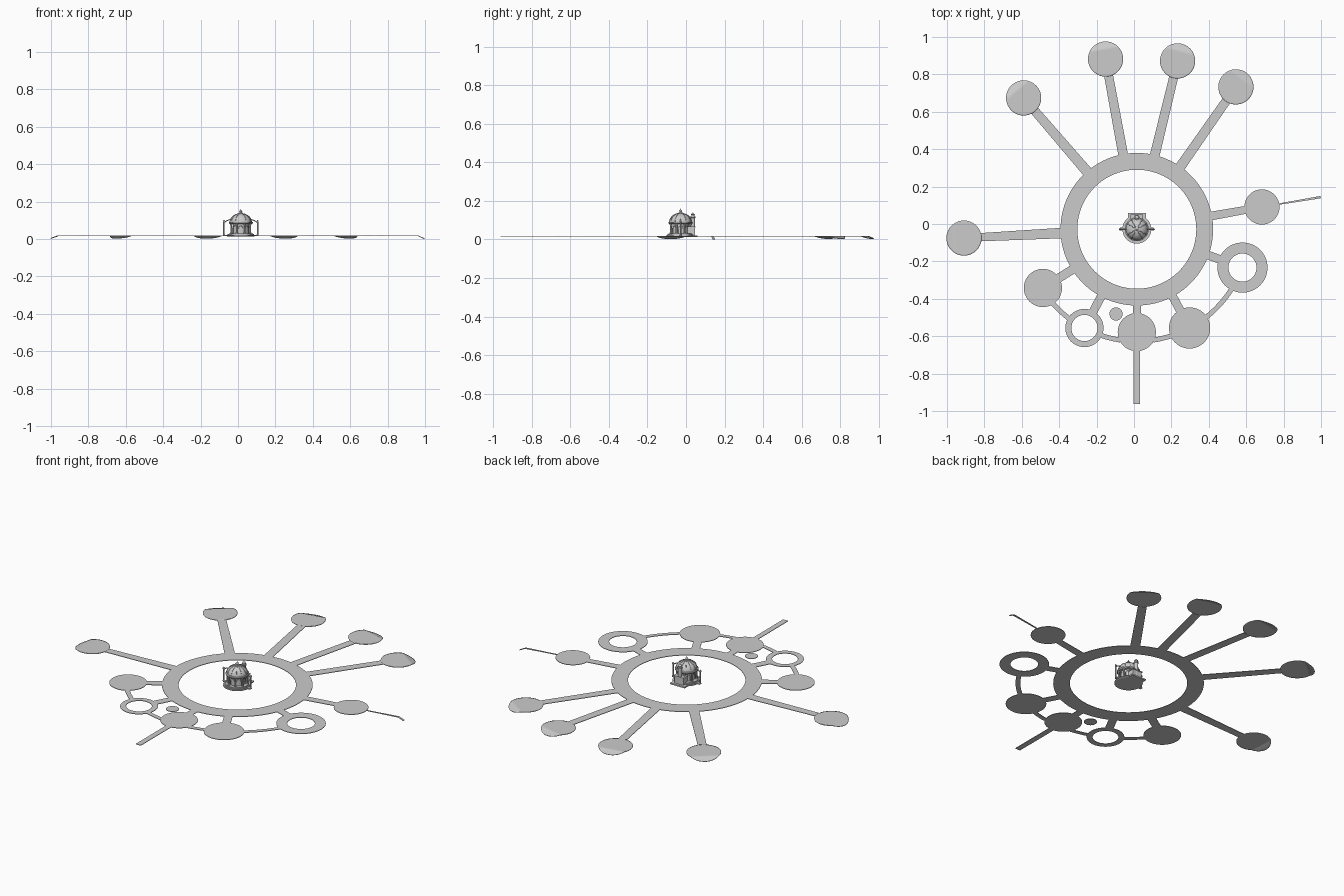
import bpy, bmesh, math
from mathutils import Vector, Matrix

if "Cube" in bpy.data.objects:
    bpy.data.objects.remove(bpy.data.objects["Cube"])

CX, CY = 0.015, -0.028      # hub centre
TOP, THICK = 0.019, 0.003   # deck level and thickness

stone = bpy.data.materials.new("light grey")
stone.diffuse_color = (0.6, 0.6, 0.6, 1)
stone.use_nodes = True
stone.node_tree.nodes["Principled BSDF"].inputs["Base Color"].default_value = stone.diffuse_color


def finish(name, bm, smooth=False, thick=0):
    bmesh.ops.remove_doubles(bm, verts=bm.verts, dist=1e-6)
    if thick:
        for f in bm.faces:
            f.normal_update()
            if f.normal.z < 0:
                f.normal_flip()
    else:
        bmesh.ops.recalc_face_normals(bm, faces=bm.faces)
    me = bpy.data.meshes.new(name)
    bm.to_mesh(me)
    bm.free()
    me.materials.append(stone)
    ob = bpy.data.objects.new(name, me)
    bpy.context.collection.objects.link(ob)
    if thick:
        m = ob.modifiers.new("thickness", 'SOLIDIFY')
        m.thickness, m.offset = thick, -1
    if smooth:
        bpy.ops.object.select_all(action='DESELECT')
        ob.select_set(True)
        bpy.context.view_layer.objects.active = ob
        bpy.ops.object.shade_smooth_by_angle()
    return ob


def plate(name, x, y, R, r=0.0, dip=False, a0=0, a1=360, segs=64):
    """Flat disc, ring or arc; a dipping disc slopes down at its outward rim."""
    bm = bmesh.new()
    out = Vector((x - CX, y - CY)).normalized()
    steps = 14 if dip else 1
    rows = []
    for j in range(steps + 1):
        rad = r + (R - r) * j / steps
        row = []
        for i in range(segs + 1):
            a = math.radians(a0 + (a1 - a0) * i / segs)
            d = Vector((math.cos(a), math.sin(a))) * rad
            z = TOP
            if dip:
                t = max(0, min(1, (d.dot(out) / R - 0.6) / 0.4))
                z -= 0.014 * t ** 0.8
            row.append(bm.verts.new((x + d.x, y + d.y, z)))
        rows.append(row)
    for lo, hi in zip(rows, rows[1:]):
        for i in range(segs):
            bm.faces.new((lo[i], hi[i], hi[i + 1], lo[i + 1]))
    bmesh.ops.remove_doubles(bm, verts=bm.verts, dist=1e-6)
    return finish(name, bm, dip, THICK)


def strip(name, pts, widths):
    """Flat walkway along a line of points."""
    bm = bmesh.new()
    pts = [Vector(p) for p in pts]
    d = (pts[-1] - pts[0]).to_2d().normalized()
    side = Vector((-d.y, d.x, 0))
    rows = [(bm.verts.new(p - side * w / 2), bm.verts.new(p + side * w / 2))
            for p, w in zip(pts, widths)]
    for a, b in zip(rows, rows[1:]):
        bm.faces.new((a[0], b[0], b[1], a[1]))
    return finish(name, bm, False, THICK)


def lathe(name, profile, x=CX, y=CY, segs=32):
    bm = bmesh.new()
    vs = [bm.verts.new((x + r, y, z)) for r, z in profile]
    es = [bm.edges.new(p) for p in zip(vs, vs[1:])]
    bmesh.ops.spin(bm, geom=vs + es, cent=(x, y, 0), axis=(0, 0, 1),
                   angle=math.tau, steps=segs)
    return finish(name, bm, True)


def post(name, x, y, r, z0, z1, segs=10):
    lathe(name, [(0, z0), (r * 1.4, z0), (r * 1.4, z0 + .004), (r, z0 + .005),
                 (r, z1 - .005), (r * 1.4, z1 - .004), (r * 1.4, z1), (0, z1)], x, y, segs)


def box(name, x0, x1, y0, y1, z0, z1):
    bm = bmesh.new()
    bmesh.ops.create_cube(bm, size=1, matrix=Matrix.Translation(
        ((x0 + x1) / 2, (y0 + y1) / 2, (z0 + z1) / 2)) @ Matrix.Diagonal((x1 - x0, y1 - y0, z1 - z0, 1)))
    return finish(name, bm)


def tube(name, pts, r):
    cu = bpy.data.curves.new(name, 'CURVE')
    cu.dimensions = '3D'
    cu.bevel_depth, cu.bevel_resolution, cu.use_fill_caps = r, 1, True
    sp = cu.splines.new('POLY')
    sp.points.add(len(pts) - 1)
    for p, co in zip(sp.points, pts):
        p.co = (*co, 1)
    cu.materials.append(stone)
    bpy.context.collection.objects.link(bpy.data.objects.new(name, cu))


# Main ring walk
plate("main_ring", CX, CY, 0.408, 0.318, segs=96)

# Satellite platforms: x, y, radius, hole, dipping rim, spoke width at root and tip
platforms = [
    (-0.590, 0.674, .094, 0, True, .056, .048), (-0.152, 0.882, .094, 0, True, .052, .048),
    (0.233, 0.872, .094, 0, True, .052, .048), (0.545, 0.733, .094, 0, True, .054, .048),
    (-0.909, -0.075, .094, 0, True, .056, .044), (0.684, 0.091, .094, 0, False, .046, .042),
    (0.580, -0.233, .134, .075, False, .046, .046), (-0.487, -0.342, .102, 0, False, .048, .048),
    (-0.265, -0.556, .102, .070, False, .046, .046), (0.015, -0.578, .102, 0, False, .043, .043),
    (0.297, -0.556, .110, 0, False, .046, .046)]
for i, (x, y, R, r, dip, w0, w1) in enumerate(platforms):
    plate(f"platform_{i}", x, y, R, r, dip)
    d = Vector((x - CX, y - CY))
    n = d.normalized()
    p, q = n * 0.403, n * (d.length - R + 0.006)
    strip(f"spoke_{i}", [(CX + p.x, CY + p.y, TOP), (CX + q.x, CY + q.y, TOP)], [w0, w1])
plate("small_island", -0.096, -0.481, .035)

# Curved path linking the front platforms
for i, (a, b) in enumerate([(-139, -127), (-109, -98.5), (-81.5, -72), (-52, -32.5)]):
    plate(f"arc_path_{i}", CX, CY, 0.612, 0.586, a0=a, a1=b, segs=12)

# Front pier and side jetty that slopes down at its end
strip("front_pier", [(CX, -0.676, TOP), (CX, -0.963, TOP)], [.033, .033])
strip("side_jetty", [(0.772, 0.106, TOP), (0.965, 0.138, TOP), (0.998, 0.144, THICK)],
      [.007, .012, .012])

# Pavilion base, steps and core
lathe("pavilion_base", [(0, .014), (.072, .014), (.077, .017), (.077, .021), (.070, .021),
                        (.070, .026), (.064, .026), (.064, .031), (0, .031)], segs=48)
lathe("pavilion_core", [(.043, .030), (.043, .082), (0, .082)])
for i in range(8):
    a = math.radians(22.5 + 45 * i)
    post(f"column_{i}", CX + .055 * math.cos(a), CY + .055 * math.sin(a), .0045, .031, .080)
    b = math.radians(45 * i)
    # Raised arch frame between the columns
    c, s = math.cos(b), math.sin(b)
    arch = [(-.013, .031), (-.013, .058), (-.009, .067), (0, .071),
            (.009, .067), (.013, .058), (.013, .031)]
    tube(f"arch_{i}", [(CX + .046 * c - u * s, CY + .046 * s + u * c, z) for u, z in arch], .002)
lathe("cornice", [(.040, .080), (.060, .080), (.064, .085), (.064, .090), (.058, .092), (0, .092)])

# Ribbed dome with lantern and finial
dome = [(.058 * math.cos(t), .091 + .046 * math.sin(t))
        for t in [math.radians(7.5 * k) for k in range(13)]]
lathe("dome", dome)
for i in range(12):
    a = math.tau * i / 12
    tube(f"dome_rib_{i}", [(CX + r * math.cos(a), CY + r * math.sin(a), z) for r, z in dome[:-1]], .0018)
lathe("finial", [(0, .134), (.012, .134), (.012, .139), (.007, .141), (.007, .147), (.010, .148),
                 (.005, .152), (.002, .155), (.0015, .161), (0, .162)], segs=12)

# Side posts with sloping braces
for s, side in ((-1, "left"), (1, "right")):
    x = CX + s * .090
    post(side + "_post", x, CY, .004, .019, .095)
    lathe(side + "_post_cap", [(0, .095), (.006, .096), (0, .104)], x, CY, 8)
    tube(side + "_brace", [(x, CY, .088), (CX + s * .075, CY, .098), (CX + s * .054, CY, .105)], .003)
    box(side + "_footing", min(x, CX + s * .06), max(x, CX + s * .06), CY - .008, CY + .008, .016, .022)

# Rear annex and round turret
box("annex_floor", CX - .048, CX + .048, CY + .03, .060, .014, .022)
box("annex", CX - .030, CX + .030, CY + .035, .046, .022, .062)
box("annex_roof", CX - .034, CX + .034, CY + .035, .050, .062, .067)
lathe("turret", [(0, .022), (.012, .022), (.011, .112), (.014, .114), (.014, .119), (.008, .120),
                 (.008, .128), (.011, .129), (0, .140)], CX, .036, 16)
